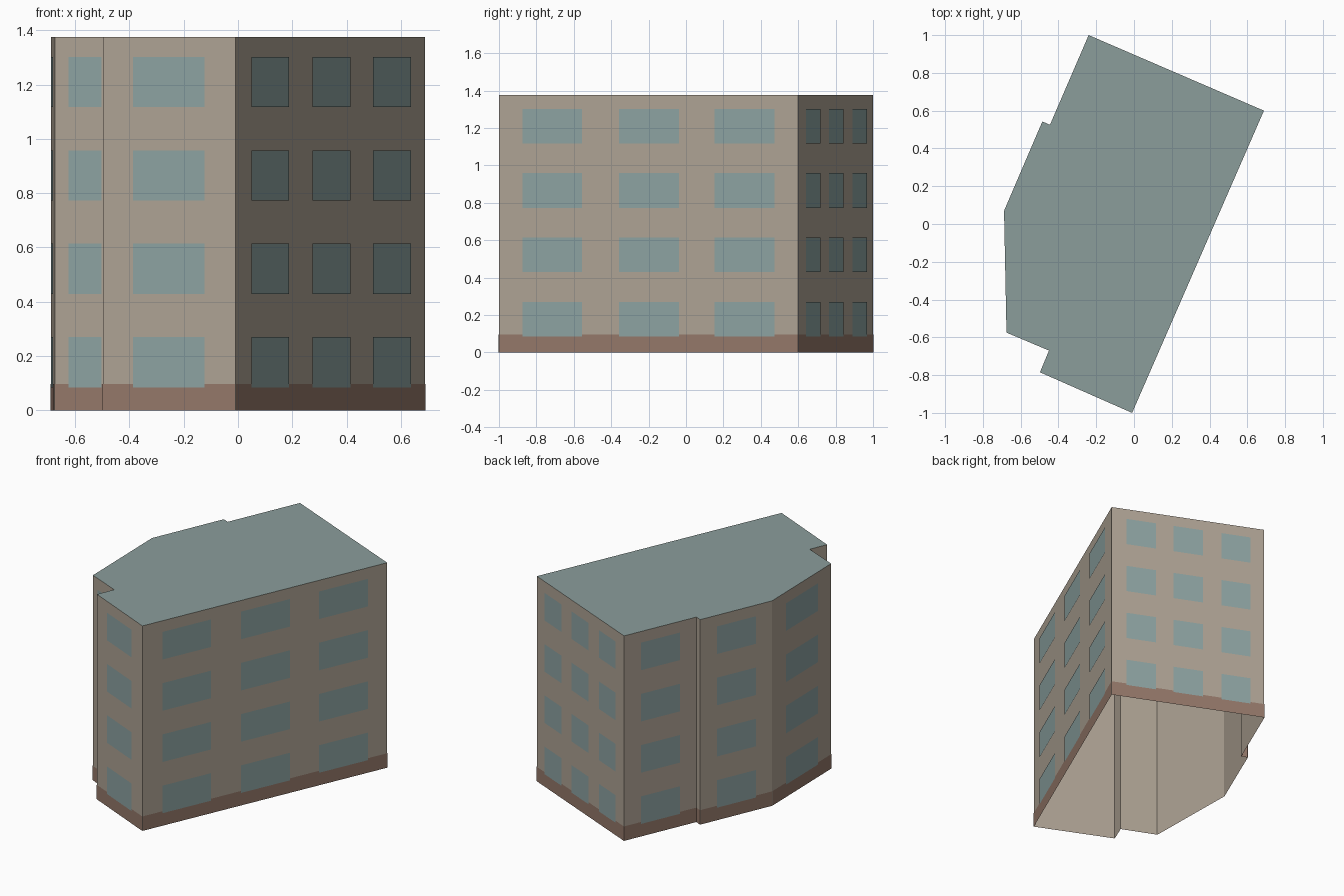
import bpy
from mathutils import Vector

cube = bpy.data.objects.get("Cube")
if cube:
    bpy.data.objects.remove(cube)

HEIGHT = 1.375
BASE_HEIGHT = 0.097
FLOORS, FLOOR_STEP = 4, 0.344
SILL, WINDOW_HEIGHT = 0.085, 0.185

# Footprint corners, counter-clockwise, each with the window spans
# (start, end as fractions) of the wall that leaves that corner
LONG = [(0.08, 0.279), (0.402, 0.602), (0.721, 0.921)]
SHORT = [(0.097, 0.288), (0.405, 0.597), (0.718, 0.909)]
SINGLE = [(0.23, 0.77)]
CORNERS = [
    ((-0.01, -1.0), LONG),
    ((0.688, 0.6), SHORT),
    ((-0.24, 1.0), SINGLE),
    ((-0.445, 0.525), []),
    ((-0.485, 0.543), SINGLE),
    ((-0.688, 0.07), SINGLE),
    ((-0.675, -0.575), SINGLE),
    ((-0.45, -0.67), []),
    ((-0.498, -0.785), SINGLE),
]


def material(name, colour):
    mat = bpy.data.materials.new(name)
    mat.use_nodes = True
    mat.diffuse_color = (*colour, 1)
    mat.node_tree.nodes["Principled BSDF"].inputs["Base Color"].default_value = (*colour, 1)
    return mat


def build(name, polygons, mat):
    verts, faces = [], []
    for poly in polygons:
        faces.append(range(len(verts), len(verts) + len(poly)))
        verts += poly
    mesh = bpy.data.meshes.new(name)
    mesh.from_pydata(verts, [], [list(f) for f in faces])
    mesh.materials.append(mat)
    obj = bpy.data.objects.new(name, mesh)
    bpy.context.collection.objects.link(obj)
    return obj


def panel(a, b, span, low, high, offset=0.0):
    """Upright rectangle on the wall from a to b, pushed outward by offset."""
    along = b - a
    out = Vector((along.y, -along.x, 0)).normalized() * offset
    p, q = (a + along * t + out for t in span)
    up = Vector((0, 0, 1))
    return [p + up * low, q + up * low, q + up * high, p + up * high]


points = [Vector((x, y, 0)) for (x, y), _ in CORNERS]
walls, base, windows = [], [], []
for i, (_, spans) in enumerate(CORNERS):
    a, b = points[i], points[(i + 1) % len(points)]
    walls.append(panel(a, b, (0, 1), 0, HEIGHT))
    base.append(panel(a, b, (0, 1), 0, BASE_HEIGHT, 0.002))
    for span in spans:
        for floor in range(FLOORS):
            low = SILL + floor * FLOOR_STEP
            windows.append(panel(a, b, span, low, low + WINDOW_HEIGHT, 0.004))

# Open-bottomed shell, flat roof, and thin plates on the outside
build("walls", walls, material("beige plaster", (0.43, 0.37, 0.30)))
build("roof", [[p + Vector((0, 0, HEIGHT)) for p in points]],
      material("grey green roof", (0.26, 0.34, 0.33)))
build("base_band", base, material("brown brick", (0.30, 0.19, 0.145)))
build("windows", windows, material("blue grey glass", (0.27, 0.37, 0.365)))
